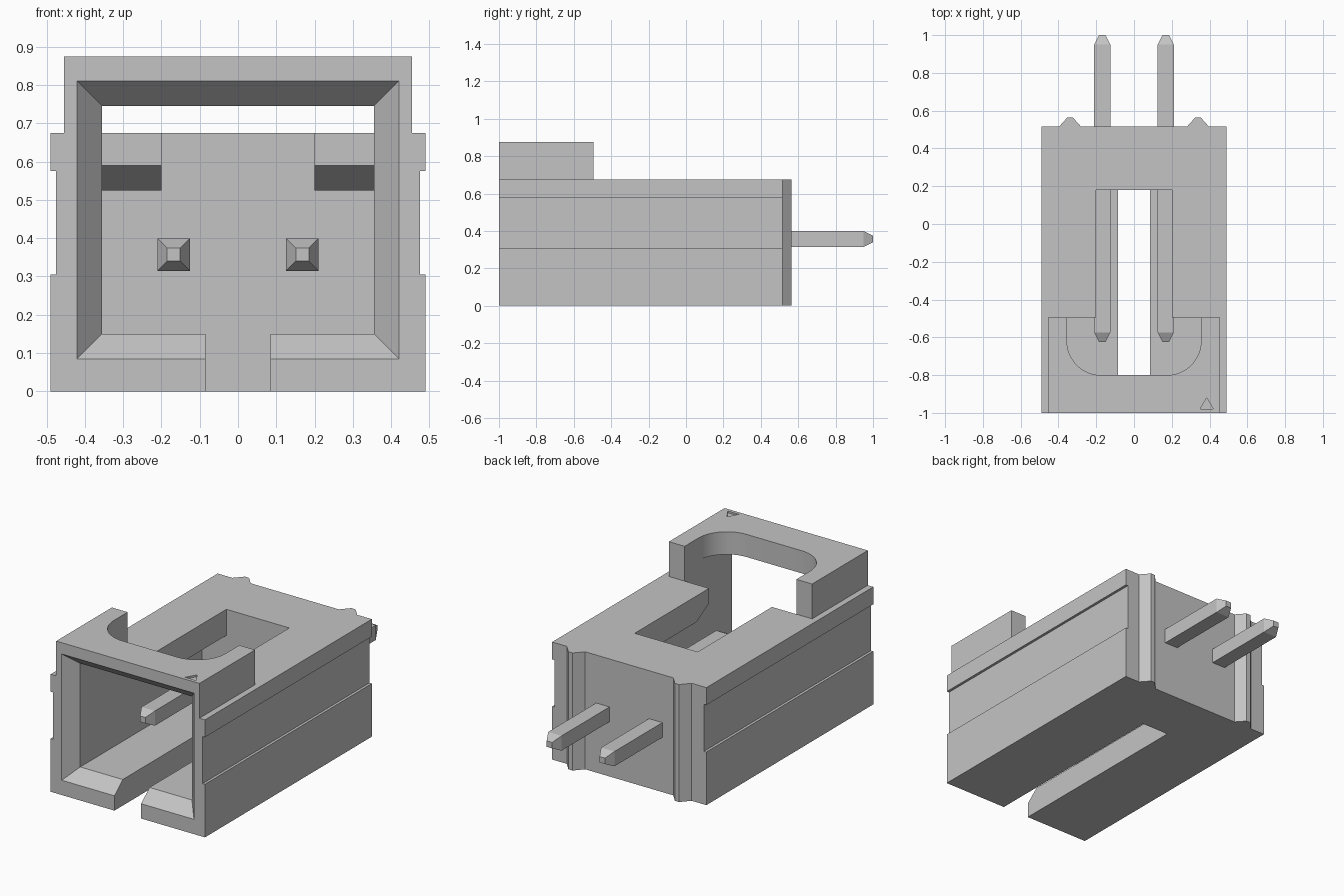
import bpy, math

old = bpy.data.objects.get("Cube")
if old:
    bpy.data.objects.remove(old, do_unlink=True)

GREY = (0.55, 0.55, 0.55, 1.0)
grey = bpy.data.materials.new("light grey plastic")
grey.use_nodes = True
grey.diffuse_color = GREY
grey.node_tree.nodes["Principled BSDF"].inputs["Base Color"].default_value = GREY


def loft(name, sections):
    """Solid through matching rings of points, closed with end caps."""
    n = len(sections[0])
    verts = [p for ring in sections for p in ring]
    faces = [list(range(n))[::-1], [len(verts) - n + i for i in range(n)]]
    for s in range(len(sections) - 1):
        a, b = s * n, (s + 1) * n
        faces += [[a + i, a + (i + 1) % n, b + (i + 1) % n, b + i] for i in range(n)]
    me = bpy.data.meshes.new(name)
    me.from_pydata(verts, [], faces)
    me.materials.append(grey)
    ob = bpy.data.objects.new(name, me)
    bpy.context.collection.objects.link(ob)
    # Make the normals face outwards
    import bmesh
    bm = bmesh.new()
    bm.from_mesh(me)
    bmesh.ops.recalc_face_normals(bm, faces=bm.faces)
    bm.to_mesh(me)
    bm.free()
    return ob


def prism(name, profile, axis, lo, hi):
    """Extrude a 2D profile along an axis: x takes (y, z), y takes (x, z), z takes (x, y)."""
    place = {"x": lambda p, t: (t, p[0], p[1]),
             "y": lambda p, t: (p[0], t, p[1]),
             "z": lambda p, t: (p[0], p[1], t)}[axis]
    return loft(name, [[place(p, t) for p in profile] for t in (lo, hi)])


def rect(x0, x1, z0, z1):
    return [(x0, z0), (x1, z0), (x1, z1), (x0, z1)]


def combine(target, tool, operation):
    """Apply an exact boolean and discard the tool."""
    tool.hide_render = True
    mod = target.modifiers.new("cut", "BOOLEAN")
    mod.operation, mod.solver, mod.object = operation, "EXACT", tool
    deps = bpy.context.evaluated_depsgraph_get()
    me = bpy.data.meshes.new_from_object(target.evaluated_get(deps))
    target.modifiers.clear()
    target.data = me
    bpy.data.objects.remove(tool, do_unlink=True)


FRONT, BACK, HOOD_END, POCKET_END = -1.0, 0.515, -0.495, 0.18

# Housing: grooved outer section with a raised hood at the front
half = [(0.49, 0), (0.49, 0.305), (0.475, 0.305), (0.475, 0.575), (0.49, 0.575), (0.49, 0.675)]
outline = half + [(-x, z) for x, z in reversed(half)]
housing = prism("housing", outline, "y", FRONT, BACK)
hood = prism("hood", rect(-0.455, 0.455, 0.4, 0.875), "y", FRONT, HOOD_END)
combine(housing, hood, "UNION")

# Main pocket, with a sloping lead-in under the rear roof
pocket = [(-1.2, 0.15), (POCKET_END, 0.15), (POCKET_END, 0.525), (-0.38, 0.525),
          (HOOD_END, 0.59), (HOOD_END, 0.745), (-1.2, 0.745)]
combine(housing, prism("pocket_cutter", pocket, "x", -0.355, 0.355), "DIFFERENCE")

# Chamfered mouth
mouth = [[(x, y, z) for x, z in rect(-0.355 - g, 0.355 + g, 0.15 - g, 0.745 + g)]
         for y, g in ((-1.075, 0.13), (-0.925, 0.0))]
combine(housing, loft("mouth_cutter", mouth), "DIFFERENCE")

# Slots through the roof and the floor
combine(housing, prism("roof_slot_cutter", rect(-0.2, 0.2, -0.6, POCKET_END), "z", 0.4, 1.0), "DIFFERENCE")
combine(housing, prism("floor_slot_cutter", rect(-0.085, 0.085, -1.2, POCKET_END), "z", -0.1, 0.3), "DIFFERENCE")

# Rounded notch in the hood
R = 0.18
arc = [(0.355 - R + R * math.cos(a), -0.8 + R - R * math.sin(a))
       for a in [math.radians(7.5 * i) for i in range(13)]]
notch = [(0.355, -0.4)] + arc + [(-x, y) for x, y in reversed(arc)] + [(-0.355, -0.4)]
combine(housing, prism("notch_cutter", notch, "z", 0.7, 1.0), "DIFFERENCE")

# Small triangular first-contact mark
mark = [(0.42, -0.98), (0.35, -0.98), (0.385, -0.92)]
combine(housing, prism("mark_cutter", mark, "z", 0.865, 1.0), "DIFFERENCE")

# Curved notch wall is smooth, everything else stays flat
bpy.ops.object.select_all(action="DESELECT")
housing.select_set(True)
bpy.context.view_layer.objects.active = housing
bpy.ops.object.shade_smooth_by_angle(angle=math.radians(20))

# Rear ribs and contact pins, one of each per side
for side, s in (("left", 1), ("right", -1)):
    rib = [(s * x, y) for x, y in ((0.275, BACK - 0.005), (0.28, BACK), (0.325, 0.565),
                                   (0.352, 0.565), (0.397, BACK), (0.402, BACK - 0.005))]
    prism(side + "_rear_rib", rib, "z", 0.0, 0.675)
    rings = [[(s * 0.168 + x, y, 0.357 + z) for x, z in rect(-r, r, -r, r)]
             for y, r in ((-0.625, 0.017), (-0.575, 0.0425), (0.95, 0.0425), (1.0, 0.017))]
    loft(side + "_contact_pin", rings)
